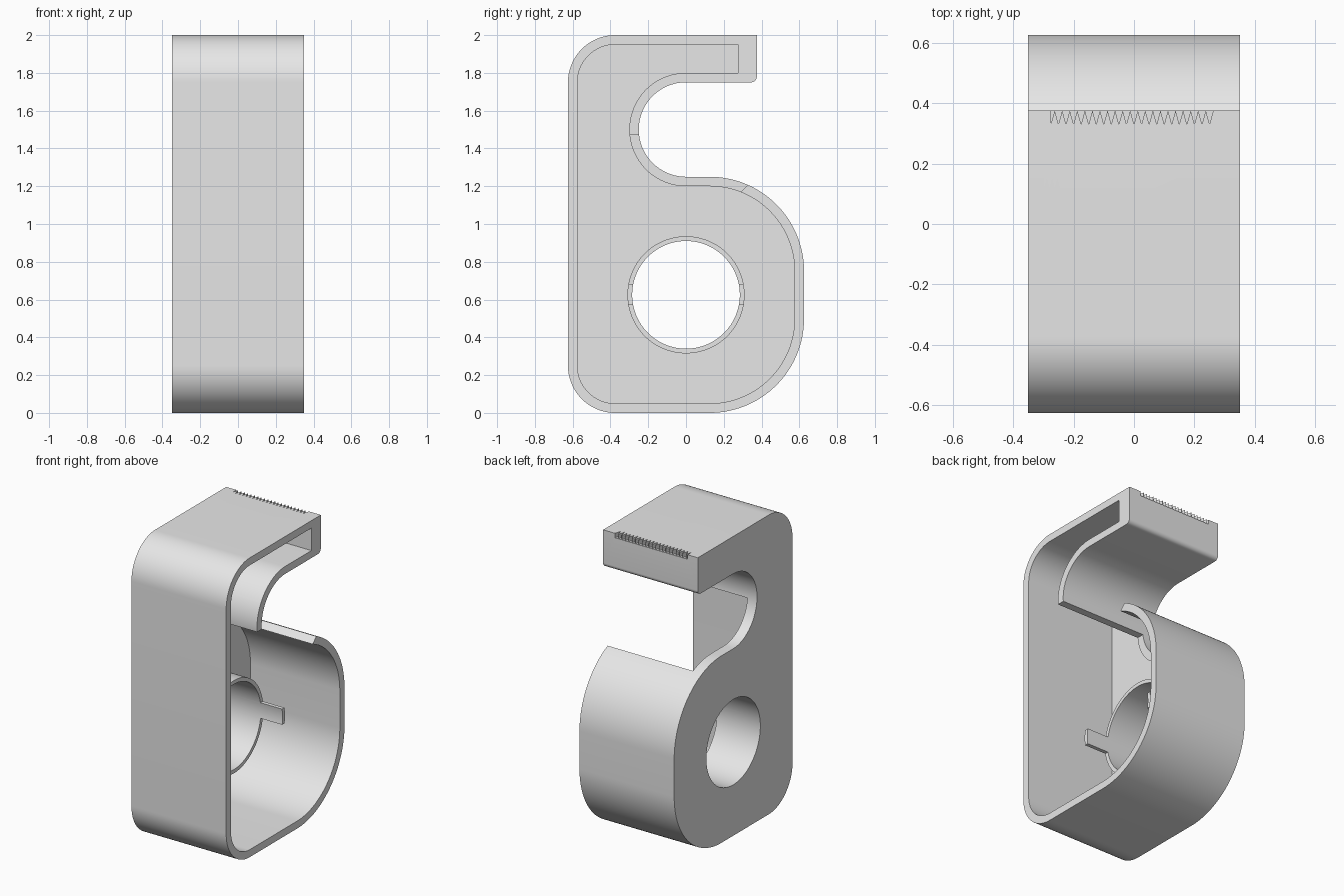
import bpy, bmesh
from math import sin, cos, radians

cube = bpy.data.objects.get("Cube")
if cube:
    bpy.data.objects.remove(cube, do_unlink=True)

grey = bpy.data.materials.new("light_grey_plastic")
grey.use_nodes = True
grey.diffuse_color = (0.8, 0.8, 0.8, 1)
grey.node_tree.nodes["Principled BSDF"].inputs["Base Color"].default_value = (0.8, 0.8, 0.8, 1)


def arc(cy, cz, r, start, end, steps=24):
    """Points (y, z) on an arc, angles in degrees."""
    angles = [radians(start + (end - start) * i / steps) for i in range(steps + 1)]
    return [(cy + r * cos(a), cz + r * sin(a)) for a in angles]


def prism(name, points, low, high, axis="x"):
    """Extrude a profile: (y, z) along x, or (x, y) along z."""
    bm = bmesh.new()
    place = (lambda p, d: (d, *p)) if axis == "x" else (lambda p, d: (*p, d))
    face = bm.faces.new([bm.verts.new(place(p, low)) for p in points])
    ext = bmesh.ops.extrude_face_region(bm, geom=[face])
    shift = (high - low, 0, 0) if axis == "x" else (0, 0, high - low)
    bmesh.ops.translate(bm, vec=shift,
                        verts=[v for v in ext["geom"] if isinstance(v, bmesh.types.BMVert)])
    bmesh.ops.recalc_face_normals(bm, faces=bm.faces)
    mesh = bpy.data.meshes.new(name)
    bm.to_mesh(mesh)
    bm.free()
    mesh.materials.append(grey)
    obj = bpy.data.objects.new(name, mesh)
    bpy.context.scene.collection.objects.link(obj)
    return obj


def combine(target, other, operation):
    """Apply a boolean and discard the helper."""
    mod = target.modifiers.new("boolean", "BOOLEAN")
    mod.operation, mod.solver, mod.object = operation, "EXACT", other
    deps = bpy.context.evaluated_depsgraph_get()
    result = bpy.data.meshes.new_from_object(target.evaluated_get(deps))
    target.modifiers.clear()
    target.data = result
    bpy.data.objects.remove(other, do_unlink=True)


def profile(inset, tip):
    """Hooked outline, moved inwards by the wall thickness."""
    return (arc(-0.375, 1.75, 0.25 - inset, 90, 180)
            + arc(-0.375, 0.25, 0.25 - inset, 180, 270)
            + arc(0.125, 0.5, 0.5 - inset, -90, 0, 32)
            + arc(0.125, 0.75, 0.5 - inset, 0, 90, 32)
            + arc(0, 1.5, 0.25 + inset, 270, 90, 48)
            + tip)


# Hooked shell, open on its +x side
outer_tip = arc(0.345, 1.78, 0.03, -90, 0, 8) + [(0.375, 2)]
body = prism("dispenser_body", profile(0, outer_tip), -0.35, 0.35)
cavity = prism("cavity", profile(0.05, [(0.275, 1.8), (0.275, 1.95)]), -0.31, 0.5)
combine(body, cavity, "DIFFERENCE")

# Gap in the wall under the hook, leaving a low rim
gap = prism("tape_gap", [(-0.5, 1.475), (0.5, 1.475), (0.5, 1.38),
                         (0.25, 1.13), (-0.5, 1.13)], -0.28, 0.5)
combine(body, gap, "DIFFERENCE")

# Hub ring with two longer tabs
hub = prism("hub", arc(0, 0.625, 0.31, 0, 360, 96)[:-1], -0.33, 0.13)
for low, high in ((0.2, 0.575), (0.68, 1.05)):
    trim = prism("hub_trim", [(-0.4, low), (0.4, low), (0.4, high), (-0.4, high)], -0.03, 0.3)
    combine(hub, trim, "DIFFERENCE")
combine(body, hub, "UNION")
bore = prism("bore", arc(0, 0.625, 0.285, 0, 360, 96)[:-1], -0.5, 0.5)
combine(body, bore, "DIFFERENCE")

# Row of V notches forming the cutting teeth
pitch = 0.025
for i in range(22):
    x = -0.275 + i * pitch
    notch = prism("notch", [(x, 0.33), (x + pitch * 0.48, 0.374), (x + pitch * 0.48, 0.4),
                            (x - pitch * 0.48 * (i > 0), 0.4),
                            (x - pitch * 0.48 * (i > 0), 0.374)], 1.97, 2.05, "z")
    combine(body, notch, "DIFFERENCE")

# Smooth curves, sharp rims
bpy.ops.object.select_all(action="DESELECT")
body.select_set(True)
bpy.context.view_layer.objects.active = body
bpy.ops.object.shade_smooth_by_angle(angle=radians(25))
